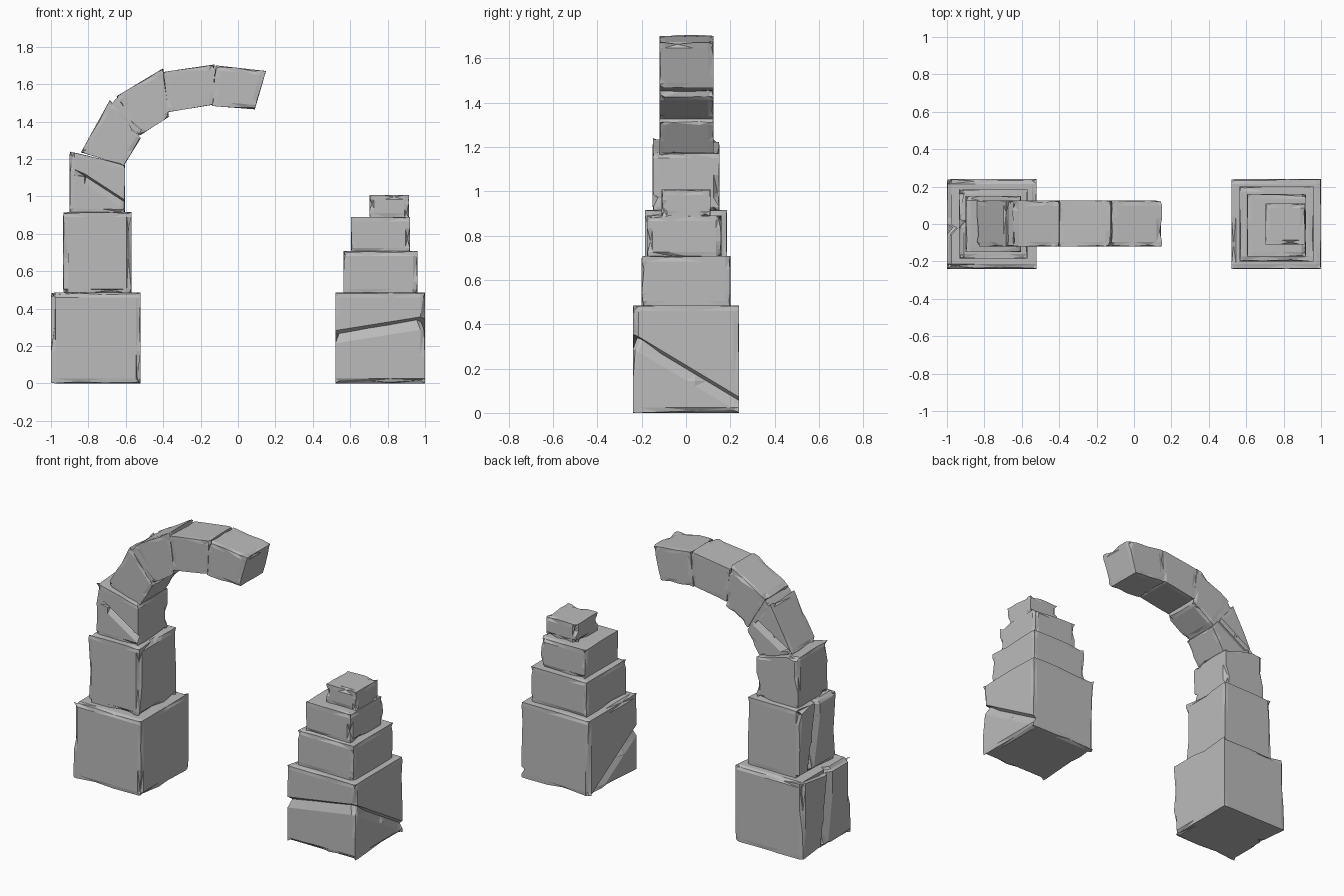
import bpy, bmesh, random
from mathutils import Vector

random.seed(7)
cube = bpy.data.objects.get("Cube")
if cube:
    bpy.data.objects.remove(cube, do_unlink=True)

stone = bpy.data.materials.new("grey stone")
stone.use_nodes = True
GREY = (0.5, 0.5, 0.5, 1)
stone.diffuse_color = GREY
stone.node_tree.nodes["Principled BSDF"].inputs["Base Color"].default_value = GREY

LEFT, RIGHT = Vector((-1, 0, 0)), Vector((1, 0, 0))
FRONT, BACK = Vector((0, -1, 0)), Vector((0, 1, 0))


def slice_mesh(bm, point, normal):
    bmesh.ops.bisect_plane(bm, geom=bm.verts[:] + bm.edges[:] + bm.faces[:],
                           dist=1e-5, plane_co=point, plane_no=normal)


def cut_crack(bm, point, normal, width, depth, sides, lo=-9, hi=9):
    """Slice a band round the block and push its middle line into the given sides."""
    point, normal = Vector(point), Vector(normal).normalized()
    reach = {i: max(v.co.dot(s) for v in bm.verts) for i, s in enumerate(sides)}
    for offset in (-width, 0, width * 0.3):
        slice_mesh(bm, point + normal * offset, normal)
    for v in bm.verts:
        if abs((v.co - point).dot(normal)) < 1e-4 and lo < v.co.x < hi:
            start = v.co.copy()
            for i, s in enumerate(sides):
                if start.dot(s) > reach[i] - 0.03:
                    v.co -= s * depth


def block(name, quad, y0, y1, chip=0.02, rough=None, cracks=()):
    """Stone with chipped edges; quad is bottom-left, bottom-right, top-right, top-left in x, z."""
    a, b, c, d = (Vector((x, 0, z)) for x, z in quad)
    size = Vector(((b - a).length, y1 - y0, (d - a).length))
    bm = bmesh.new()
    bmesh.ops.create_cube(bm, size=1)
    bmesh.ops.translate(bm, verts=bm.verts, vec=(0.5, 0.5, 0.5))
    # Narrow margins keep the faces flat, inner slices break up the edges
    for axis in range(3):
        normal = Vector([axis == i for i in range(3)])
        margin = 0.025 / size[axis]
        for t in (margin, random.uniform(0.25, 0.45), random.uniform(0.55, 0.8), 1 - margin):
            slice_mesh(bm, normal * t, normal)
    # Knock the edges inwards by uneven amounts
    for v in bm.verts:
        start = v.co.copy()
        outer = [i for i in range(3) if min(start[i], 1 - start[i]) < 1e-4]
        if len(outer) < 2:
            continue
        worn = rough and start[0] < 1e-4
        amount = chip * random.random() ** (1 if worn else 3) * (1.3 if worn else 1)
        for i in outer:
            push = amount * random.uniform(0.3, 1) / size[i]
            v.co[i] += push if start[i] < 0.5 else -push
    # Fit the unit block to its outline
    for v in bm.verts:
        u, w, t = v.co
        p = a.lerp(b, u).lerp(d.lerp(c, u), t)
        v.co = (p.x, y0 + (y1 - y0) * w, p.z)
    for crack in cracks:
        cut_crack(bm, *crack)
    bmesh.ops.triangulate(bm, faces=[f for f in bm.faces if len(f.verts) > 3])
    bmesh.ops.recalc_face_normals(bm, faces=bm.faces)
    mesh = bpy.data.meshes.new(name)
    bm.to_mesh(mesh)
    bm.free()
    mesh.materials.append(stone)
    obj = bpy.data.objects.new(name, mesh)
    bpy.context.collection.objects.link(obj)
    return obj


def box(x0, x1, z0, z1):
    return [(x0, z0), (x1, z0), (x1, z1), (x0, z1)]


# Tall pillar
block("tall_pillar_base", box(-1, -0.52, 0, 0.485), -0.24, 0.24, 0.03, True,
      [((-1, 0.02, 0.2), (0, 1, 0.15), 0.06, 0.03, [LEFT])])
block("tall_pillar_middle", box(-0.935, -0.57, 0.48, 0.915), -0.185, 0.185, 0.025, True,
      [((-0.93, 0.05, 0.7), (0, 1, 0.2), 0.05, 0.03, [LEFT])])
block("tall_pillar_upper", [(-0.9, 0.91), (-0.605, 0.91), (-0.605, 1.17), (-0.9, 1.24)],
      -0.15, 0.15, 0.025, False,
      [((-0.73, -0.15, 1.05), (0.65, 0, 1), 0.035, 0.02, [FRONT], -0.86, -0.6)])

# Broken arch, stone by stone
arch = [
    [(-0.84, 1.235), (-0.61, 1.165), (-0.52, 1.31), (-0.685, 1.515)],
    [(-0.65, 1.535), (-0.525, 1.325), (-0.37, 1.425), (-0.4, 1.685)],
    [(-0.4, 1.665), (-0.375, 1.45), (-0.13, 1.49), (-0.125, 1.705)],
    [(-0.12, 1.7), (-0.14, 1.483), (0.09, 1.465), (0.15, 1.67)],
]
for i, q in enumerate(arch):
    # The first stone stands upright, the others lie along the curve
    quad = q if i == 0 else [q[1], q[2], q[3], q[0]]
    cracks = [((-0.66, 0.12, 1.34), (-0.6, 0, 1), 0.04, 0.02, [BACK])] if i == 0 else []
    block(f"arch_stone_{i + 1}", quad, -0.12, 0.125, 0.014, False, cracks)

# Wedge that fills the bend between the first two arch stones
block("arch_joint", [(-0.68, 1.49), (-0.54, 1.32), (-0.515, 1.34), (-0.645, 1.53)],
      -0.115, 0.12, 0.005)

# Short stepped pillar
block("short_pillar_base", box(0.52, 1, 0, 0.485), -0.24, 0.24, 0.022, False,
      [((0.76, -0.24, 0.305), (-0.16, 0.6, 1), 0.045, 0.02, [FRONT, LEFT, RIGHT])])
block("short_pillar_lower", box(0.565, 0.96, 0.48, 0.707), -0.2, 0.2, 0.014)
block("short_pillar_upper", box(0.605, 0.92, 0.7, 0.89), -0.175, 0.16, 0.022)
block("short_pillar_cap", box(0.703, 0.915, 0.885, 1.007), -0.11, 0.11, 0.025)
